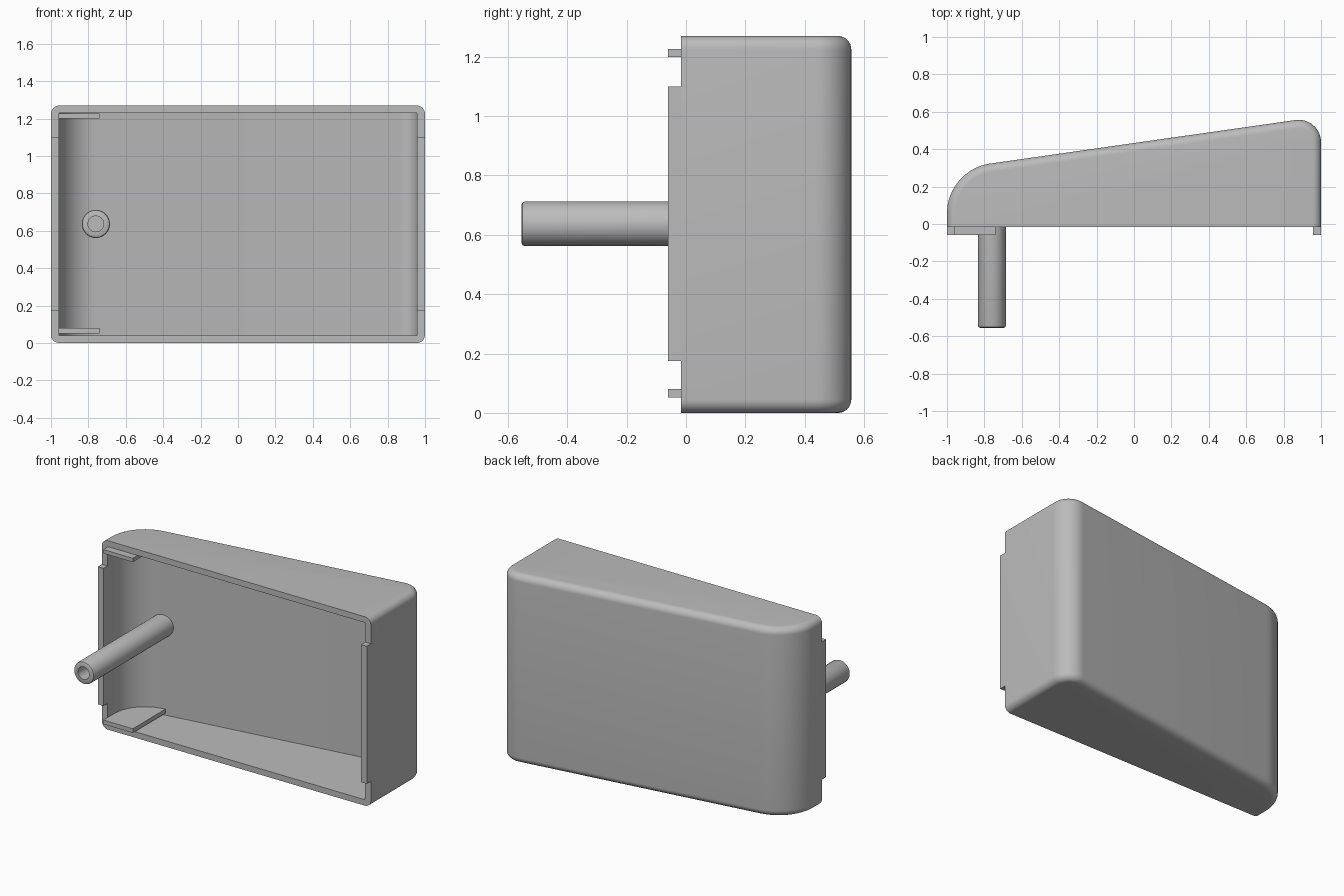
import bpy, bmesh, math
from mathutils import Matrix, Vector

cube = bpy.data.objects.get("Cube")
if cube:
    bpy.data.objects.remove(cube, do_unlink=True)

HEIGHT, FRONT, WALL, ROUND = 1.27, -0.017, 0.042, 0.045
LIP_FRONT = -0.06

grey = bpy.data.materials.new("plain grey")
grey.use_nodes = True
grey.diffuse_color = (0.5, 0.5, 0.5, 1)
grey.node_tree.nodes["Principled BSDF"].inputs["Base Color"].default_value = (0.5, 0.5, 0.5, 1)


def finish(name, bm):
    bmesh.ops.recalc_face_normals(bm, faces=bm.faces)
    mesh = bpy.data.meshes.new(name)
    bm.to_mesh(mesh)
    bm.free()
    mesh.materials.append(grey)
    obj = bpy.data.objects.new(name, mesh)
    bpy.context.collection.objects.link(obj)
    return obj


def smooth(obj):
    bpy.ops.object.select_all(action='DESELECT')
    obj.select_set(True)
    bpy.context.view_layer.objects.active = obj
    bpy.ops.object.shade_smooth_by_angle(angle=math.radians(30))


def arc(cx, cy, r, start, end, steps):
    angles = [math.radians(start + (end - start) * i / steps) for i in range(steps + 1)]
    return [(cx + r * math.cos(a), cy + r * math.sin(a)) for a in angles]


def wedge(inset, front):
    """Plan outline of the sloping body, moved inward by inset."""
    slope = 98.2
    return ([(-1 + inset, front)]
            + arc(-0.73, 0.056, 0.27 - inset, 180, slope, 16)
            + arc(0.88, 0.437, 0.12 - inset, slope, 0, 14)
            + [(1 - inset, front)])


def loft(name, sections):
    """Solid through stacked outlines, each given as (points, z)."""
    bm = bmesh.new()
    rings = [[bm.verts.new((x, y, z)) for x, y in pts] for pts, z in sections]
    for a, b in zip(rings, rings[1:]):
        for i in range(len(a)):
            j = (i + 1) % len(a)
            bm.faces.new((a[i], a[j], b[j], b[i]))
    bm.faces.new(rings[0])
    bm.faces.new(rings[-1])
    return finish(name, bm)


def box(name, x0, x1, y0, y1, z0, z1):
    return loft(name, [([(x0, y0), (x1, y0), (x1, y1), (x0, y1)], z) for z in (z0, z1)])


# Hollow body with rounded top and bottom edges
steps = 8
lower = []
for i in range(steps + 1):
    a = math.pi / 2 * i / steps
    lower.append((wedge(ROUND * (1 - math.sin(a)), FRONT), ROUND * (1 - math.cos(a))))
upper = [(pts, HEIGHT - z) for pts, z in reversed(lower)]
body = loft("body_shell", lower + upper)

cutter = loft("cavity_cutter", [(wedge(WALL, -0.2), z) for z in (0.04, HEIGHT - 0.04)])
cutter.hide_render = True
cut = body.modifiers.new("cavity", 'BOOLEAN')
cut.operation, cut.solver, cut.object = 'DIFFERENCE', 'EXACT', cutter
bpy.context.view_layer.objects.active = body
bpy.ops.object.modifier_apply(modifier=cut.name)
bpy.data.objects.remove(cutter, do_unlink=True)
smooth(body)

# Raised lips on the two side walls
for side, x0, x1 in (("right", -1, -0.958), ("left", 0.958, 1)):
    box(side + "_lip", x0, x1, LIP_FRONT, FRONT, 0.175, 1.1)

# Thin ribs filling the curved corner
rib = [p for p in wedge(0.04, LIP_FRONT) if p[0] < -0.74]
rib += [(-0.74, 0.29), (-0.74, LIP_FRONT)]
for name, z0, z1 in (("lower_rib", 0.052, 0.08), ("upper_rib", 1.2, 1.226)):
    smooth(loft(name, [(rib, z0), (rib, z1)]))

# Hollow post, turned around its own axis
outline = [(0, 0.295), (0.075, 0.295), (0.075, -0.543), (0.072, -0.551),
           (0.064, -0.555), (0.042, -0.555), (0.042, -0.3), (0, -0.3)]
bm = bmesh.new()
points = [bm.verts.new((r, y, 0)) for r, y in outline]
edges = [bm.edges.new(pair) for pair in zip(points, points[1:])]
bmesh.ops.spin(bm, geom=points + edges, cent=(0, 0, 0), axis=(0, 1, 0),
               angle=2 * math.pi, steps=40)
bmesh.ops.remove_doubles(bm, verts=bm.verts, dist=0.0005)
bmesh.ops.transform(bm, matrix=Matrix.Translation(Vector((-0.76, 0, 0.637))), verts=bm.verts)
smooth(finish("post", bm))
